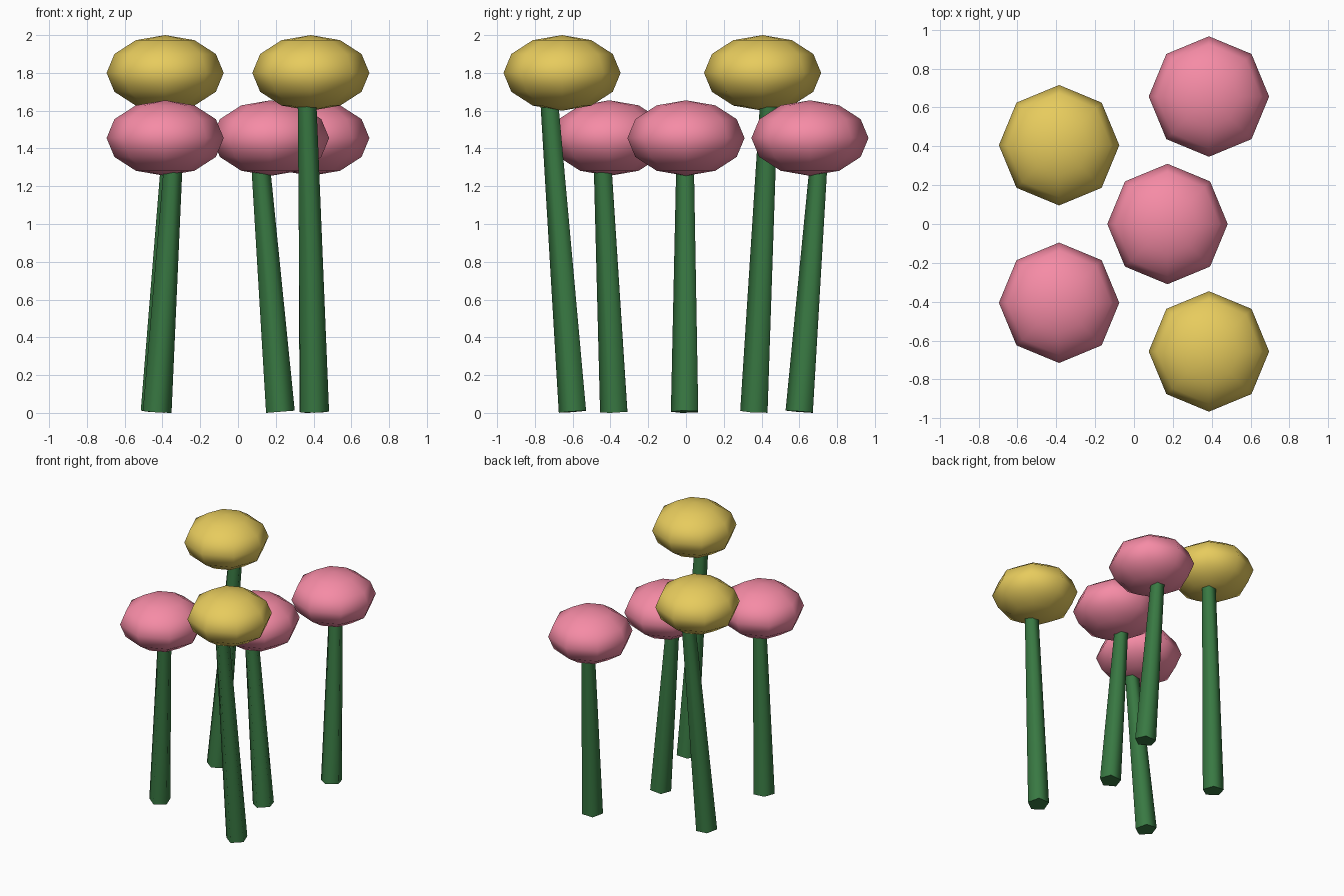
import bpy, math

if "Cube" in bpy.data.objects:
    bpy.data.objects.remove(bpy.data.objects["Cube"])

def material(name, rgb):
    m = bpy.data.materials.new(name)
    m.diffuse_color = (*rgb, 1)
    m.use_nodes = True
    m.node_tree.nodes["Principled BSDF"].inputs["Base Color"].default_value = m.diffuse_color
    return m

GREEN = material("stem_green", (0.04, 0.19, 0.055))
PINK = material("petal_pink", (0.92, 0.26, 0.38))
YELLOW = material("petal_yellow", (0.80, 0.60, 0.11))

CENTRE_X, RING, TILT, LIFT = 0.1725, 0.69, 0.08, 0.004

def finish(name, mat):
    ob = bpy.context.object
    ob.name = name
    ob.data.materials.append(mat)
    bpy.ops.object.shade_smooth_by_angle(angle=math.radians(80))
    return ob

def flower(index, x, y, angle, stem_len, head_z, mat):
    # Tapered five-sided stem, one corner to the front, tilted about its middle
    bpy.ops.mesh.primitive_cone_add(vertices=5, radius1=0.08, radius2=0.052, depth=stem_len)
    stem = finish(f"stem_{index}", GREEN)
    for v in stem.data.vertices:
        v.co.x, v.co.y = -v.co.x, -v.co.y
    stem.location = (x, y, stem_len / 2 + LIFT)
    stem.rotation_euler = (-TILT * math.sin(angle), -TILT * math.cos(angle), 0)
    # Flattened low-poly head
    bpy.ops.mesh.primitive_uv_sphere_add(segments=8, ring_count=6, radius=0.31,
                                         location=(x, y, head_z))
    finish(f"flower_head_{index}", mat).scale.z = 0.645

# One flower in the middle, four on a ring, alternating short pink and tall yellow
for i, step in enumerate((0, 1, 2, 3, 4)):
    a = step * math.tau / 5
    r = RING if i else 0
    tall = i in (2, 4)
    flower(i, CENTRE_X + r * math.cos(a), r * math.sin(a), a,
           1.645 if tall else 1.30, 1.80 if tall else 1.455, YELLOW if tall else PINK)
